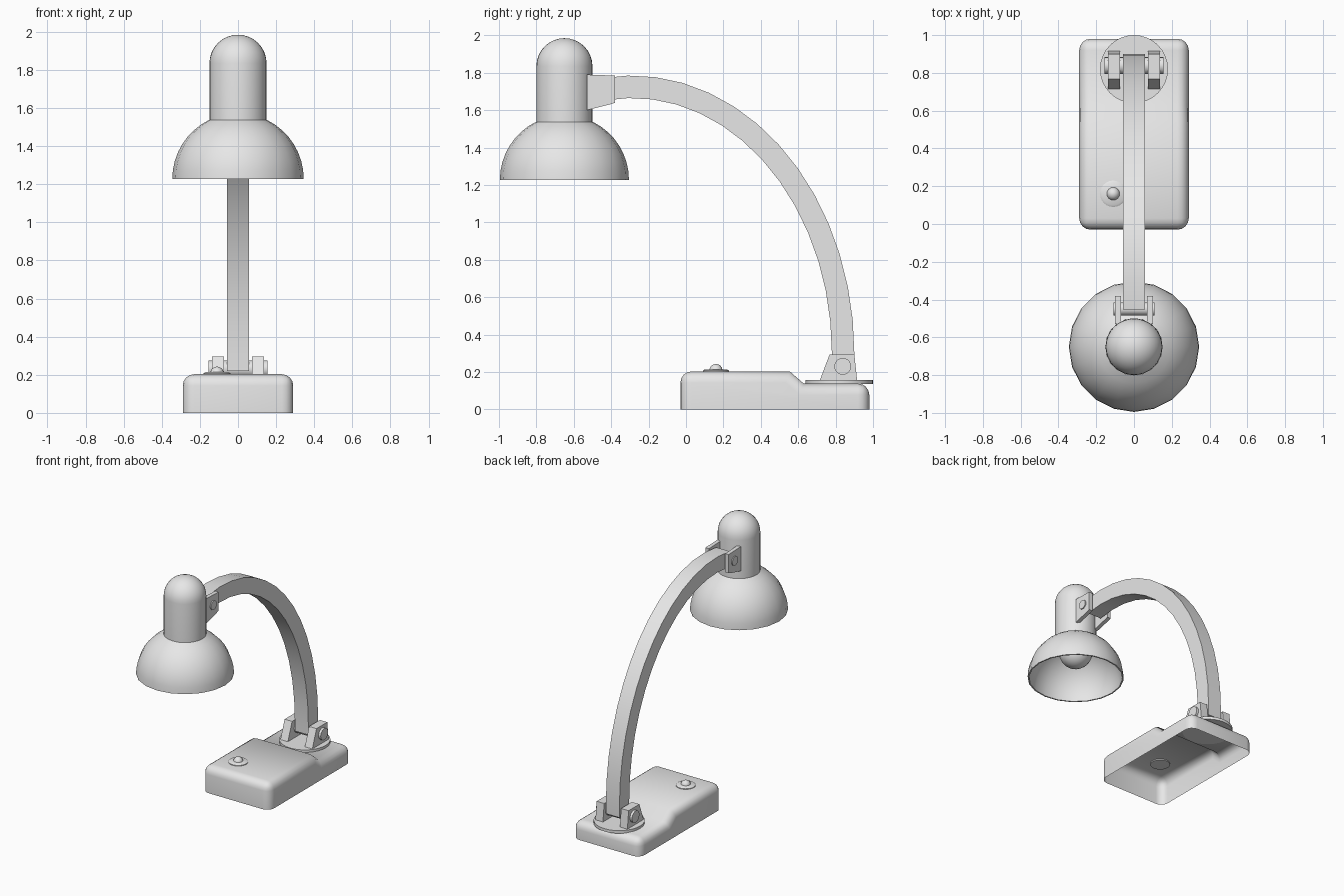
import bpy, bmesh, math
from mathutils import Matrix, Vector

if "Cube" in bpy.data.objects:
    bpy.data.objects.remove(bpy.data.objects["Cube"], do_unlink=True)

GREY = (0.8, 0.8, 0.8, 1)
mat = bpy.data.materials.new("light_grey")
mat.use_nodes = True
mat.diffuse_color = GREY
for node in mat.node_tree.nodes:
    if node.type == "BSDF_PRINCIPLED":
        node.inputs["Base Color"].default_value = GREY


def finish(name, bm, angle=35):
    """Turn a bmesh into a shaded grey object."""
    mesh = bpy.data.meshes.new(name)
    bm.to_mesh(mesh)
    bm.free()
    mesh.materials.append(mat)
    ob = bpy.data.objects.new(name, mesh)
    bpy.context.collection.objects.link(ob)
    bpy.ops.object.select_all(action="DESELECT")
    ob.select_set(True)
    bpy.context.view_layer.objects.active = ob
    bpy.ops.object.shade_smooth_by_angle(angle=math.radians(angle))
    return ob


def prism(profile, x0, x1):
    """Extrude a side profile of (y, z) points from x0 to x1."""
    bm = bmesh.new()
    face = bm.faces.new([bm.verts.new((x0, y, z)) for y, z in profile])
    ext = bmesh.ops.extrude_face_region(bm, geom=[face])["geom"]
    verts = [v for v in ext if isinstance(v, bmesh.types.BMVert)]
    bmesh.ops.translate(bm, verts=verts, vec=(x1 - x0, 0, 0))
    bmesh.ops.recalc_face_normals(bm, faces=bm.faces)
    return bm


def lathe(name, profile, centre, sides, angle=35):
    """Spin (radius, z) points about a vertical axis."""
    bm = bmesh.new()
    verts = [bm.verts.new((r, 0, z)) for r, z in profile]
    edges = [bm.edges.new(pair) for pair in zip(verts, verts[1:])]
    bmesh.ops.spin(bm, geom=verts + edges, cent=(0, 0, 0), axis=(0, 0, 1),
                   angle=math.tau, steps=sides, use_duplicate=False)
    bmesh.ops.remove_doubles(bm, verts=bm.verts, dist=0.0005)
    bmesh.ops.recalc_face_normals(bm, faces=bm.faces)
    bmesh.ops.translate(bm, verts=bm.verts, vec=centre)
    return finish(name, bm, angle)


def arc(radius, z, start, end, steps):
    angles = [math.radians(start + (end - start) * i / steps) for i in range(steps + 1)]
    return [(radius * math.cos(a), z + radius * math.sin(a)) for a in angles]


def pin(name, radius, half_width, y, z):
    bm = bmesh.new()
    turn = Matrix.Translation((0, y, z)) @ Matrix.Rotation(math.pi / 2, 4, "Y")
    bmesh.ops.create_cone(bm, cap_ends=True, segments=20, radius1=radius,
                          radius2=radius, depth=2 * half_width, matrix=turn)
    finish(name, bm)


# Stepped hollow base, rounded on top and at the corners, open below
step_front, step_back = 0.555, 0.63
bm = prism([(-0.03, 0), (-0.03, 0.203), (step_front, 0.203),
            (step_back, 0.138), (0.98, 0.138), (0.98, 0)], -0.29, 0.29)
bottom = [f for f in bm.faces if all(v.co.z < 0.001 for v in f.verts)]
bmesh.ops.delete(bm, geom=bottom, context="FACES_ONLY")


def rounded(edge):
    a, b = (v.co for v in edge.verts)
    on_floor = a.z < 0.001 and b.z < 0.001
    on_step = abs(a.x - b.x) > 0.1 and 0.5 < a.y < 0.7
    return not (on_floor or on_step)


bmesh.ops.bevel(bm, geom=[e for e in bm.edges if rounded(e)], offset=0.06,
                offset_type="OFFSET", segments=4, profile=0.5, affect="EDGES")
finish("base", bm, 45)

# Switch on the base
switch = (-0.11, 0.16, 0)
lathe("switch_ring", [(0, 0.195), (0.07, 0.195), (0.07, 0.208), (0.06, 0.214), (0, 0.214)],
      switch, 24)
lathe("switch_button", [(0.035, 0.205)] + arc(0.035, 0.208, 0, 90, 5), switch, 16, 60)

# Turntable under the arm
lathe("turntable", [(0, 0.135), (0.18, 0.135), (0.18, 0.157), (0, 0.157)], (0, 0.82, 0), 32)

# Paired brackets at both ends of the arm
lower = [(0.715, 0.155), (0.768, 0.295), (0.9, 0.295), (0.915, 0.155)]
upper = [(-0.53, 1.6), (-0.53, 1.79), (-0.38, 1.785), (-0.38, 1.64), (-0.41, 1.63)]
for side, sign in (("left", 1), ("right", -1)):
    finish("lower_bracket_" + side, prism(lower, sign * 0.073, sign * 0.137))
    finish("upper_bracket_" + side, prism(upper, sign * 0.07, sign * 0.1))
pin("lower_pivot", 0.045, 0.155, 0.838, 0.23)
pin("upper_pivot", 0.035, 0.108, -0.45, 1.71)

# Curved arm of rectangular section
path = [Vector((0.84, 0.22))]
for i in range(15):
    a = math.radians(98 * i / 14)
    path.append(Vector((-0.29 + 1.13 * math.cos(a), 0.3 + 1.425 * math.sin(a))))
bm = bmesh.new()
rings = []
for i, p in enumerate(path):
    along = (path[min(i + 1, len(path) - 1)] - path[max(i - 1, 0)]).normalized()
    out = Vector((along.y, -along.x)) * 0.06
    corners = [(-1, -1), (1, -1), (1, 1), (-1, 1)]
    rings.append([bm.verts.new((sx * 0.058, p.x + so * out.x, p.y + so * out.y))
                  for sx, so in corners])
for low, high in zip(rings, rings[1:]):
    for k in range(4):
        n = (k + 1) % 4
        bm.faces.new((low[k], low[n], high[n], high[k]))
bm.faces.new(rings[0])
bm.faces.new(rings[-1])
bmesh.ops.recalc_face_normals(bm, faces=bm.faces)
finish("arm", bm)

# Lamp head: domed neck, hemispherical shade and bulb
head = (0, -0.65, 0)
lathe("neck", [(0.15, 1.5)] + arc(0.15, 1.835, 0, 90, 8), head, 32)
outer = arc(0.345, 1.228, 0, 64, 8)
inner = arc(0.335, 1.228, 64, 0, 8)
lathe("shade", outer + inner + outer[:1], head, 20)
lathe("bulb", arc(0.12, 1.44, -90, 90, 12), head, 24)
